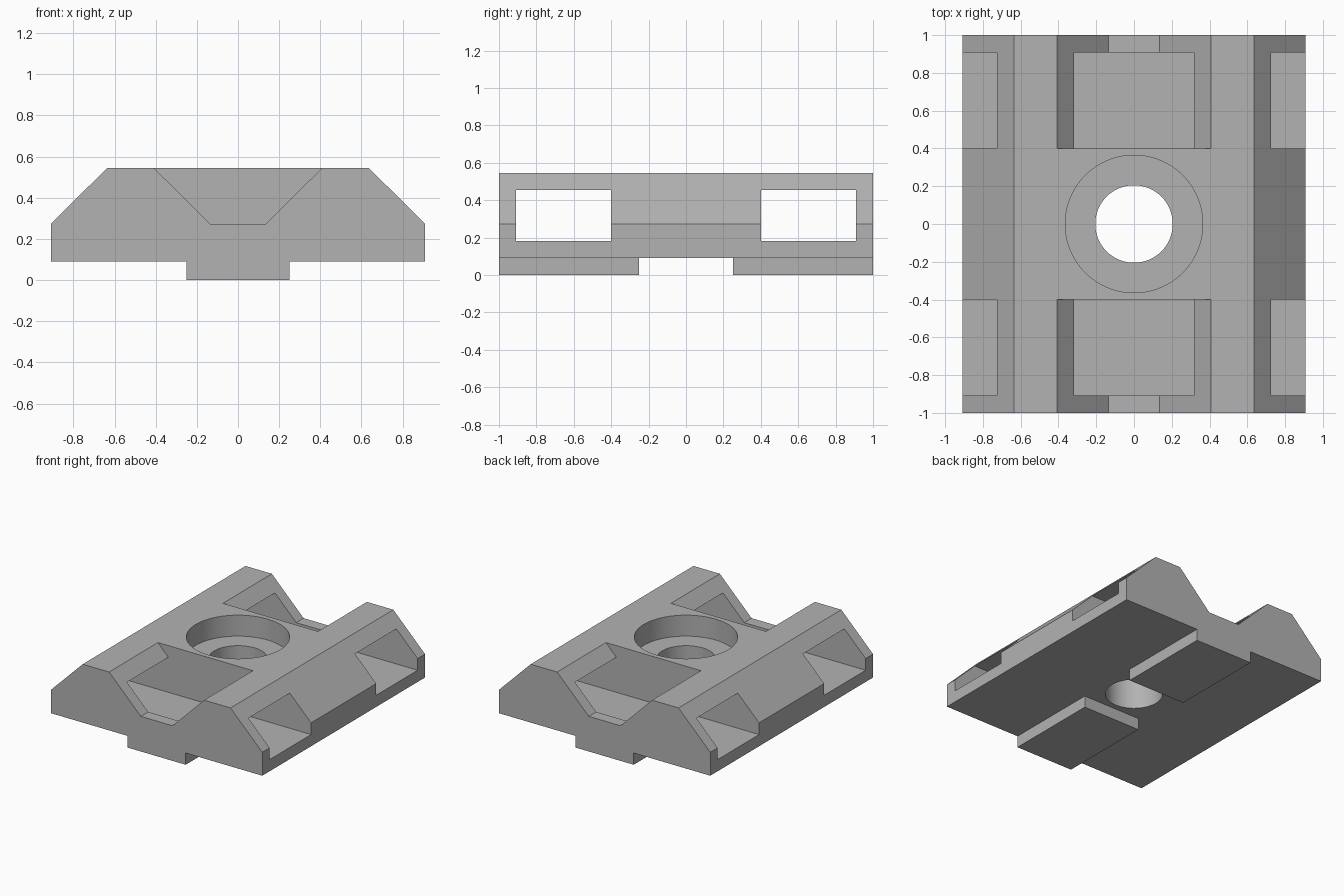
import bpy, bmesh, math

if "Cube" in bpy.data.objects:
    bpy.data.objects.remove(bpy.data.objects["Cube"])

grey = bpy.data.materials.new("plain grey")
grey.diffuse_color = (0.45, 0.45, 0.45, 1)
grey.use_nodes = True
grey.node_tree.nodes["Principled BSDF"].inputs["Base Color"].default_value = grey.diffuse_color


def finish(bm, name):
    bmesh.ops.recalc_face_normals(bm, faces=bm.faces)
    mesh = bpy.data.meshes.new(name)
    bm.to_mesh(mesh)
    bm.free()
    mesh.materials.append(grey)
    obj = bpy.data.objects.new(name, mesh)
    bpy.context.collection.objects.link(obj)
    return obj


def extrude_profile(name, points, y0, y1):
    """Solid made from an x-z outline pushed from y0 to y1."""
    bm = bmesh.new()
    face = bm.faces.new([bm.verts.new((x, y0, z)) for x, z in points])
    out = bmesh.ops.extrude_face_region(bm, geom=[face])["geom"]
    verts = [v for v in out if isinstance(v, bmesh.types.BMVert)]
    bmesh.ops.translate(bm, verts=verts, vec=(0, y1 - y0, 0))
    return finish(bm, name)


def box(name, x, y0, y1, z0, z1):
    return extrude_profile(name, [(-x, z0), (x, z0), (x, z1), (-x, z1)], y0, y1)


def cylinder(name, radius, z0, z1):
    bm = bmesh.new()
    bmesh.ops.create_cone(bm, cap_ends=True, segments=96, radius1=radius,
                          radius2=radius, depth=z1 - z0)
    bmesh.ops.translate(bm, verts=bm.verts, vec=(0, 0, (z0 + z1) / 2))
    return finish(bm, name)


def cut(target, cutter):
    cutter.hide_render = True
    mod = target.modifiers.new("cut", "BOOLEAN")
    mod.operation, mod.solver, mod.object = "DIFFERENCE", "EXACT", cutter
    bpy.context.view_layer.objects.active = target
    bpy.ops.object.modifier_apply(modifier=mod.name)
    bpy.data.objects.remove(cutter)


# Bevelled block with the guide rail underneath
half = [(0.25, 0), (0.25, 0.091), (0.909, 0.091), (0.909, 0.273), (0.636, 0.545)]
block = extrude_profile("slot_block", half + [(-x, z) for x, z in reversed(half)], -1, 1)

# Gap in the middle of the rail
cut(block, box("rail_gap_cutter", 0.4, -0.25, 0.25, -0.1, 0.091))

# Sloped notch and cross tunnel at each end
notch = [(-0.136, 0.273), (0.136, 0.273), (0.509, 0.645), (-0.509, 0.645)]
for s in (-1, 1):
    y0, y1 = sorted((s * 0.4, s * 1.1))
    cut(block, extrude_profile("notch_cutter", notch, y0, y1))
    y0, y1 = sorted((s * 0.4, s * 0.909))
    cut(block, box("tunnel_cutter", 1.2, y0, y1, 0.182, 0.455))

# Bolt hole with a wide recess on top
cut(block, cylinder("bolt_hole_cutter", 0.205, -0.2, 0.8))
cut(block, cylinder("recess_cutter", 0.364, 0.382, 0.8))

# Smooth round walls, sharp edges elsewhere
block.select_set(True)
bpy.context.view_layer.objects.active = block
bpy.ops.object.shade_smooth_by_angle(angle=math.radians(30))
